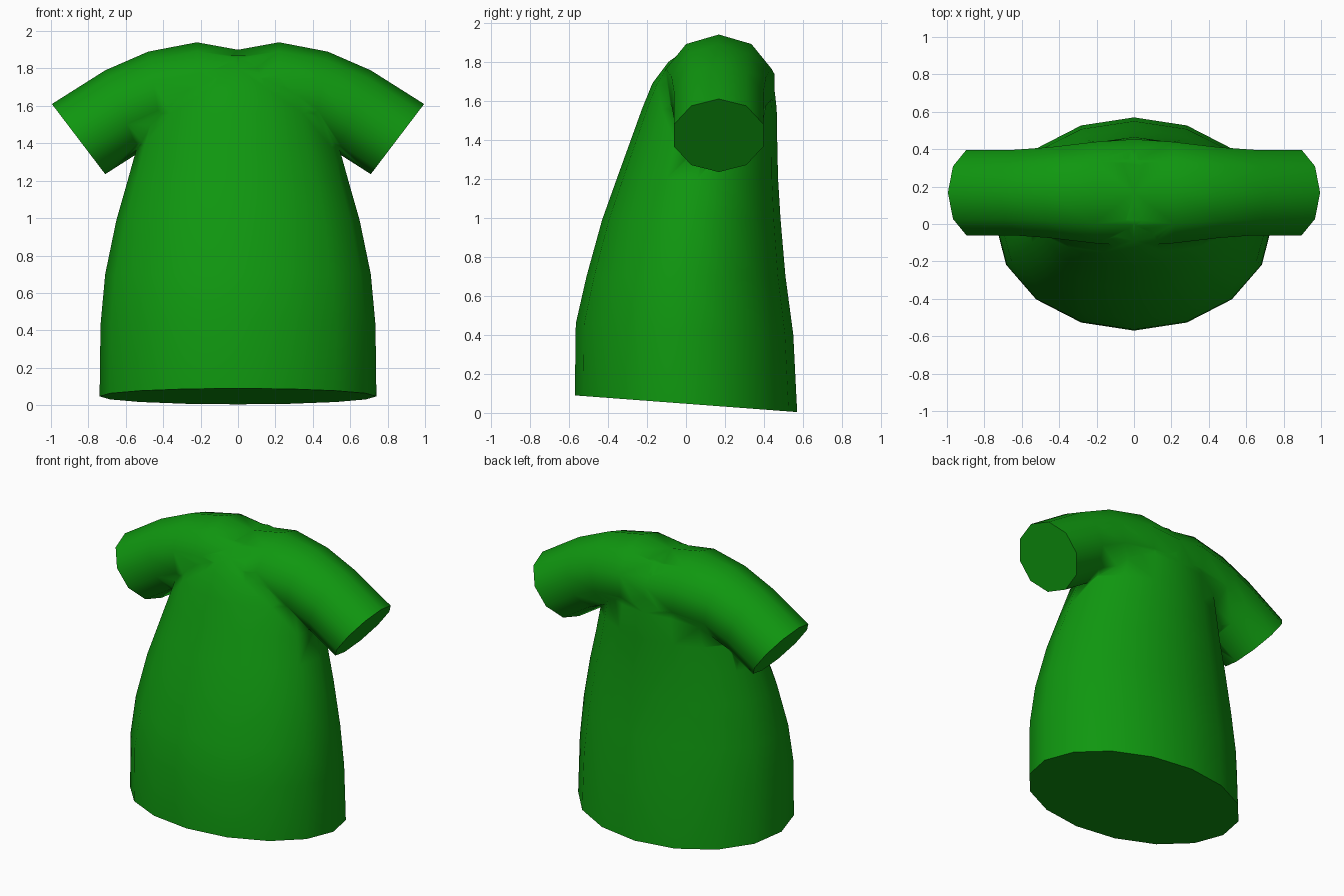
import bpy, bmesh, math
from mathutils import Vector

if "Cube" in bpy.data.objects:
    bpy.data.objects.remove(bpy.data.objects["Cube"])

green = bpy.data.materials.new("shirt green")
green.diffuse_color = (0.005, 0.31, 0.005, 1)
green.use_nodes = True
green.node_tree.nodes["Principled BSDF"].inputs["Base Color"].default_value = green.diffuse_color


def loft(name, rings):
    """Skin a list of vertex rings and cap both ends."""
    bm = bmesh.new()
    loops = [[bm.verts.new(p) for p in ring] for ring in rings]
    n = len(loops[0])
    for a, b in zip(loops, loops[1:]):
        for i in range(n):
            j = (i + 1) % n
            bm.faces.new((a[i], a[j], b[j], b[i]))
    bm.faces.new(loops[0])
    bm.faces.new(loops[-1])
    bmesh.ops.recalc_face_normals(bm, faces=bm.faces)
    mesh = bpy.data.meshes.new(name)
    bm.to_mesh(mesh)
    bm.free()
    mesh.materials.append(green)
    obj = bpy.data.objects.new(name, mesh)
    bpy.context.collection.objects.link(obj)
    return obj


# Torso: height, hem tilt, half width, front y, back y
torso_rings = []
for z, tilt, rx, yf, yb in [
    (0.047, -0.075, 0.74, -0.57, 0.57),
    (0.43, -0.05, 0.735, -0.565, 0.55),
    (0.70, 0, 0.71, -0.51, 0.51),
    (0.99, 0, 0.65, -0.43, 0.485),
    (1.20, 0, 0.59, -0.355, 0.472),
    (1.38, 0, 0.54, -0.29, 0.468),
    (1.56, 0, 0.49, -0.225, 0.465),
    (1.69, 0, 0.41, -0.172, 0.45),
    (1.80, 0, 0.28, -0.09, 0.40),
    (1.87, 0, 0.15, 0.01, 0.34),
]:
    ring = []
    for i in range(16):
        a = math.tau * i / 16
        y = (yf + yb) / 2 + (yb - yf) / 2 * math.cos(a)
        ring.append((rx * math.sin(a), y, z + tilt * y))
    torso_rings.append(ring)
shirt = loft("shirt", torso_rings)

# Sleeves and shoulders: one tube, top point, bottom point, depth radius
half = [
    ((0.995, 1.61), (0.71, 1.235), 0.24),
    ((0.71, 1.79), (0.53, 1.35), 0.24),
    ((0.48, 1.89), (0.40, 1.41), 0.255),
    ((0.22, 1.94), (0.19, 1.43), 0.285),
]
mirrored = [((-t[0], t[1]), (-b[0], b[1]), r) for t, b, r in half]
sections = half + [((0, 1.90), (0, 1.43), 0.30)] + mirrored[::-1]
tube_rings = []
for (tx, tz), (bx, bz), ry in sections:
    top, bot = Vector((tx, 0.168, tz)), Vector((bx, 0.168, bz))
    mid, arm = (top + bot) / 2, (top - bot) / 2
    tube_rings.append([mid + arm * math.cos(math.tau * i / 10)
                       + Vector((0, ry * math.sin(math.tau * i / 10), 0))
                       for i in range(10)])
sleeves = loft("sleeves", tube_rings)

# Join the sleeves to the torso as one skin
union = shirt.modifiers.new("join sleeves", 'BOOLEAN')
union.operation = 'UNION'
union.solver = 'EXACT'
union.object = sleeves
bpy.context.view_layer.objects.active = shirt
shirt.select_set(True)
bpy.ops.object.modifier_apply(modifier=union.name)
bpy.data.objects.remove(sleeves)

# Smooth cloth, crisp rims around the hem and cuffs
bm = bmesh.new()
bm.from_mesh(shirt.data)
bmesh.ops.remove_doubles(bm, verts=bm.verts, dist=0.004)
for f in bm.faces:
    f.smooth = True
for f in bm.faces:
    if len(f.verts) >= 10 and f.calc_area() > 0.1:
        f.smooth = False
        for e in f.edges:
            e.smooth = False
bm.to_mesh(shirt.data)
bm.free()
